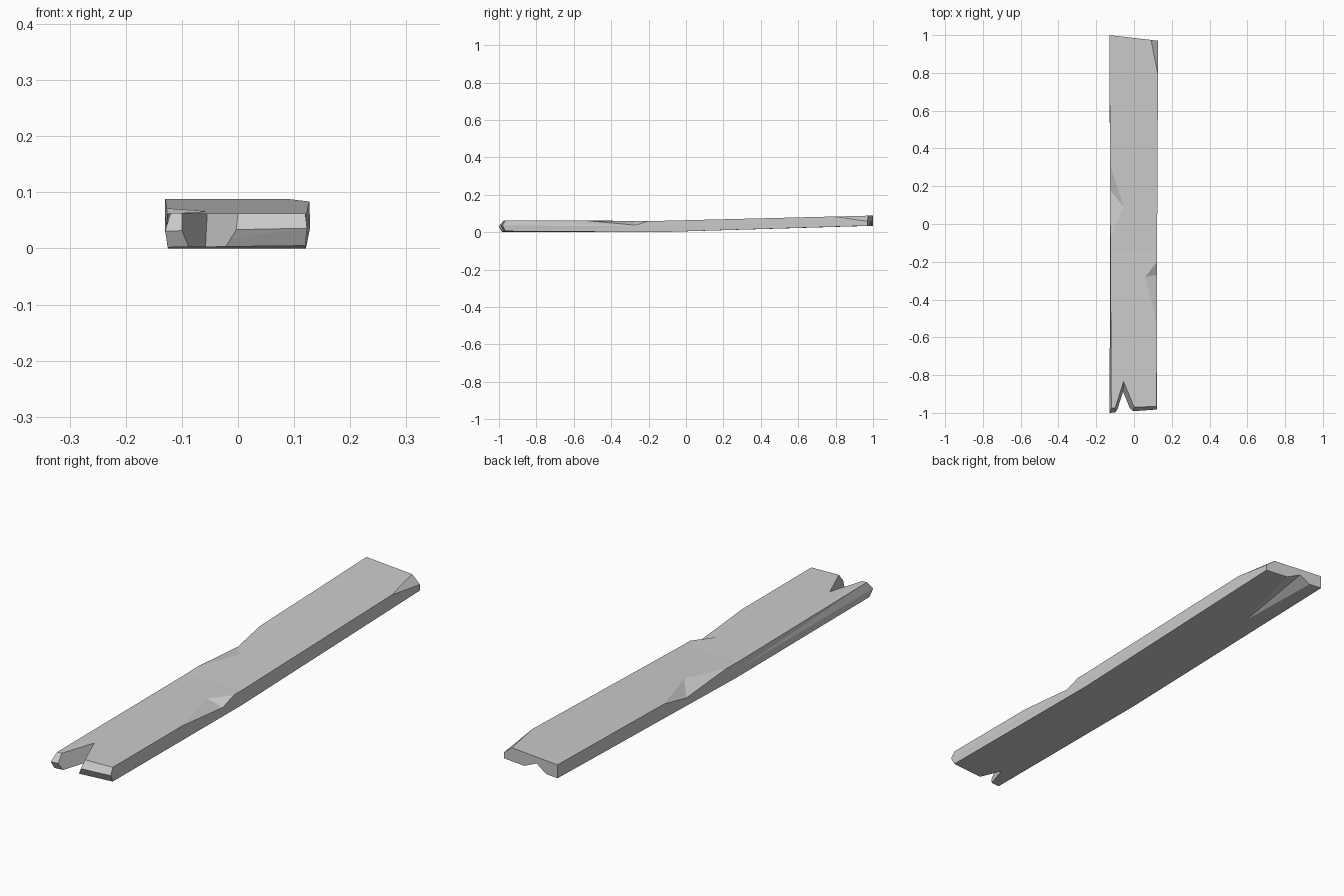
import bpy, bmesh
from mathutils import Vector

if "Cube" in bpy.data.objects:
    bpy.data.objects.remove(bpy.data.objects["Cube"])

BEND = -0.15  # the plank is flat in front of this y and rises behind it


def rise(y):
    return max(0.0, (y - BEND) / (1 - BEND))


def top(y):
    return 0.06 + 0.028 * rise(y)


def bottom(y):
    return 0.034 * rise(y)


def add_object(name, bm):
    bmesh.ops.recalc_face_normals(bm, faces=bm.faces[:])
    mesh = bpy.data.meshes.new(name)
    bm.to_mesh(mesh)
    bm.free()
    obj = bpy.data.objects.new(name, mesh)
    bpy.context.collection.objects.link(obj)
    return obj


# Plank: six-sided rings lofted along y (top left, top right, mid right,
# bottom right, bottom left, mid left)
rings = [
    [(-0.12, -0.975, 0.063), (0.12, -0.965, 0.062), (0.123, -0.982, 0.036),
     (0.12, -0.965, 0.005), (-0.125, -0.985, 0.002), (-0.13, -1, 0.031)],
    [(-0.125, BEND, 0.06), (0.122, BEND, 0.06), (0.122, BEND, 0.03),
     (0.121, BEND, 0), (-0.125, BEND, 0), (-0.126, BEND, 0.03)],
    [(-0.13, 1, 0.088), (0.128, 0.97, 0.088), (0.128, 0.97, 0.06),
     (0.128, 0.97, 0.034), (-0.13, 1, 0.034), (-0.13, 1, 0.06)],
]
bm = bmesh.new()
loops = [[bm.verts.new(p) for p in ring] for ring in rings]
for a, b in zip(loops, loops[1:]):
    for i in range(6):
        j = (i + 1) % 6
        bm.faces.new((a[i], a[j], b[j], b[i]))
for ring in (loops[0], loops[-1]):
    tl, tr, mr, br, bl, ml = ring
    bm.faces.new((tl, tr, mr, ml))
    bm.faces.new((ml, mr, br, bl))

# Broken back right corner
p, q, r = Vector((0.09, 0.975, 0.088)), Vector((0.126, 0.8, top(0.8))), Vector((0.128, 0.97, 0.058))
normal = (q - p).cross(r - p)
if normal.z < 0:
    normal.negate()
cut = bmesh.ops.bisect_plane(bm, geom=bm.verts[:] + bm.edges[:] + bm.faces[:],
                             plane_co=p, plane_no=normal, clear_outer=True)
edges = [e for e in cut["geom_cut"] if isinstance(e, bmesh.types.BMEdge)]
bmesh.ops.holes_fill(bm, edges=edges, sides=0)
bmesh.ops.triangulate(bm, faces=bm.faces[:])
plank = add_object("plank", bm)


def wedge_cut(a, c, b, d, grow, reach):
    """Cut a V with its valley along b-d and its mouth at a and c."""
    a, b, c, d = map(Vector, (a, b, c, d))
    mid = (b + d) / 2
    pts = [a + (a - mid) * reach, c + (c - mid) * reach,
           b + (b - d) * grow, d + (d - b) * grow]
    bm = bmesh.new()
    bmesh.ops.convex_hull(bm, input=[bm.verts.new(p) for p in pts])
    cutter = add_object("chip_cutter", bm)
    cutter.hide_render = True
    mod = plank.modifiers.new("chip", "BOOLEAN")
    mod.operation, mod.solver, mod.object = "DIFFERENCE", "EXACT", cutter
    bpy.context.view_layer.objects.active = plank
    bpy.ops.object.modifier_apply(modifier=mod.name)
    bpy.data.objects.remove(cutter)


# Split in the front end
wedge_cut((-0.1, -1, 0.03), (-0.007, -0.985, 0.03),
          (-0.055, -0.835, 0.06), (-0.058, -0.89, 0.0), 4, 1.5)
# Chip in the left edge
wedge_cut((-0.127, 0.32, top(0.32)), (-0.126, -0.08, top(-0.08)),
          (-0.055, 0.09, top(0.09)), (-0.127, 0.18, 0.042), 0.5, 0.5)
# Chip in the right edge
wedge_cut((0.122, -0.2, 0.06), (0.122, -0.52, 0.06),
          (0.06, -0.28, 0.06), (0.122, -0.27, 0.037), 0.5, 0.5)
# Groove under the back end
wedge_cut((-0.075, 0.993, 0.034), (0.03, 0.981, 0.034),
          (-0.054, 0.62, bottom(0.62)), (-0.03, 0.988, 0.062), 0.3, 0.5)

# Grey material, flat shaded
grey = bpy.data.materials.new("grey")
grey.diffuse_color = (0.6, 0.6, 0.6, 1)
grey.use_nodes = True
grey.node_tree.nodes["Principled BSDF"].inputs["Base Color"].default_value = grey.diffuse_color
plank.data.materials.clear()
plank.data.materials.append(grey)
for face in plank.data.polygons:
    face.material_index = 0
    face.use_smooth = False
